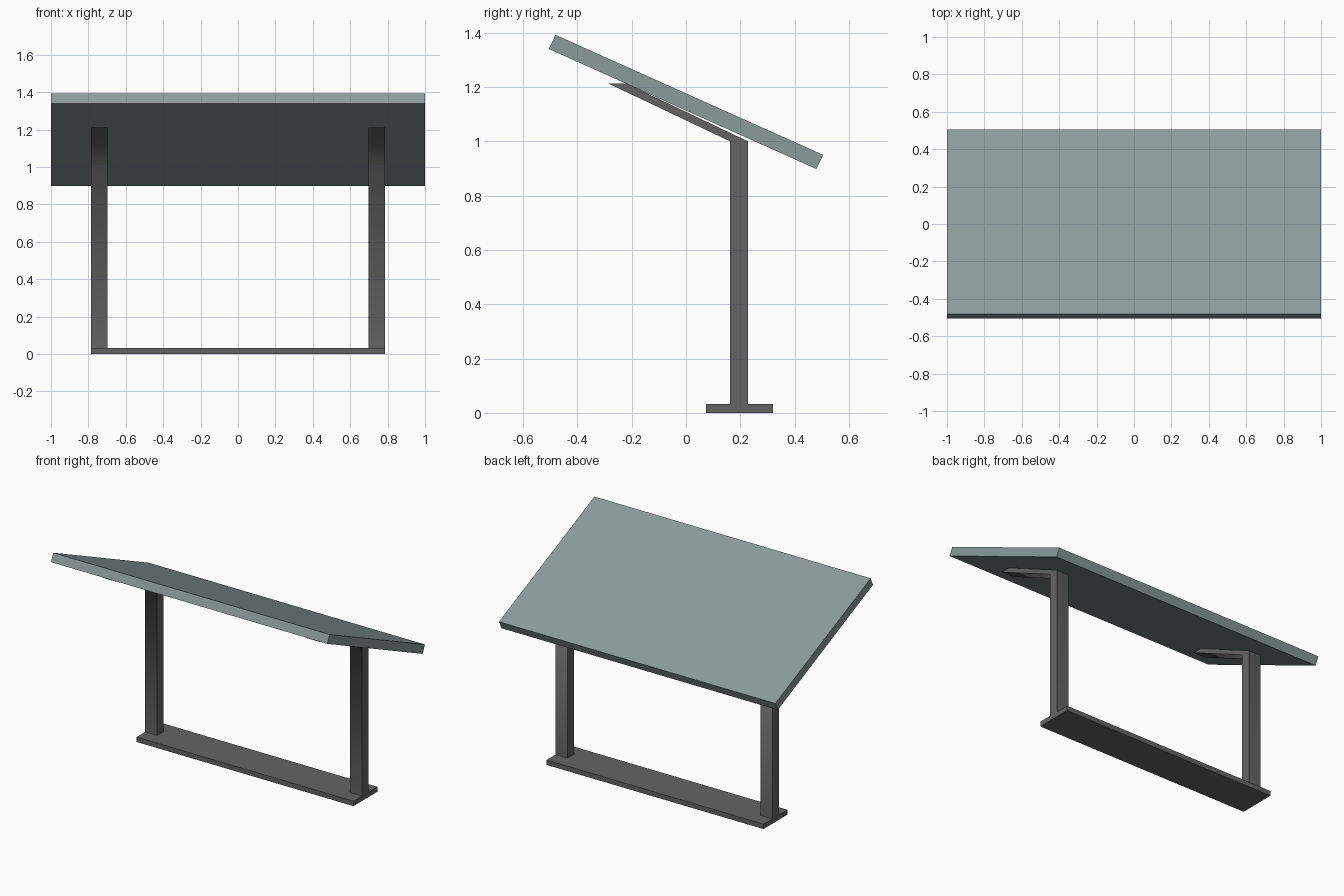
import bpy
from math import radians

if "Cube" in bpy.data.objects:
    bpy.data.objects.remove(bpy.data.objects["Cube"])


def material(name, color):
    m = bpy.data.materials.new(name)
    m.diffuse_color = color
    m.use_nodes = True
    m.node_tree.nodes["Principled BSDF"].inputs["Base Color"].default_value = m.diffuse_color
    return m


def extrude_profile(name, profile, x0, x1, mat):
    """Solid prism from a (y, z) profile swept along x."""
    n = len(profile)
    verts = [(x, y, z) for x in (x0, x1) for y, z in profile]
    # side quads, counter-clockwise profile seen from +x
    faces = [(i, (i + 1) % n, n + (i + 1) % n, n + i)[::-1] for i in range(n)]
    if n == 4:
        faces += [(3, 2, 1, 0), (4, 5, 6, 7)]
    else:
        # bent post: split each cap into arm and upright quads
        faces += [(5, 2, 1, 0), (5, 4, 3, 2), (6, 7, 8, 11), (8, 9, 10, 11)]
    mesh = bpy.data.meshes.new(name)
    mesh.from_pydata(verts, [], faces)
    mesh.materials.append(mat)
    obj = bpy.data.objects.new(name, mesh)
    bpy.context.collection.objects.link(obj)
    return obj


metal = material("dark_metal", (0.127, 0.127, 0.127, 1))
face = material("panel_grey_green", (0.26, 0.33, 0.33, 1))

# Tilted display panel
extrude_profile("panel", [(-0.505, 1.34), (0.48, 0.898), (0.505, 0.95), (-0.481, 1.392)],
                -1, 1, face)

# Base plate
extrude_profile("base_plate", [(0.073, 0), (0.32, 0), (0.32, 0.032), (0.073, 0.032)],
                -0.785, 0.785, metal)

# Bent posts: upright plus arm running up under the panel
post = [(0.162, 0.032), (0.228, 0.032), (0.228, 1.0),
        (-0.218, 1.212), (-0.284, 1.212), (0.162, 1.0)]
for name, x0, x1 in (("left_post", -0.785, -0.698), ("right_post", 0.698, 0.785)):
    obj = extrude_profile(name, post, x0, x1, metal)
    bpy.ops.object.select_all(action='DESELECT')
    obj.select_set(True)
    bpy.context.view_layer.objects.active = obj
    bpy.ops.object.shade_smooth_by_angle(angle=radians(70))
